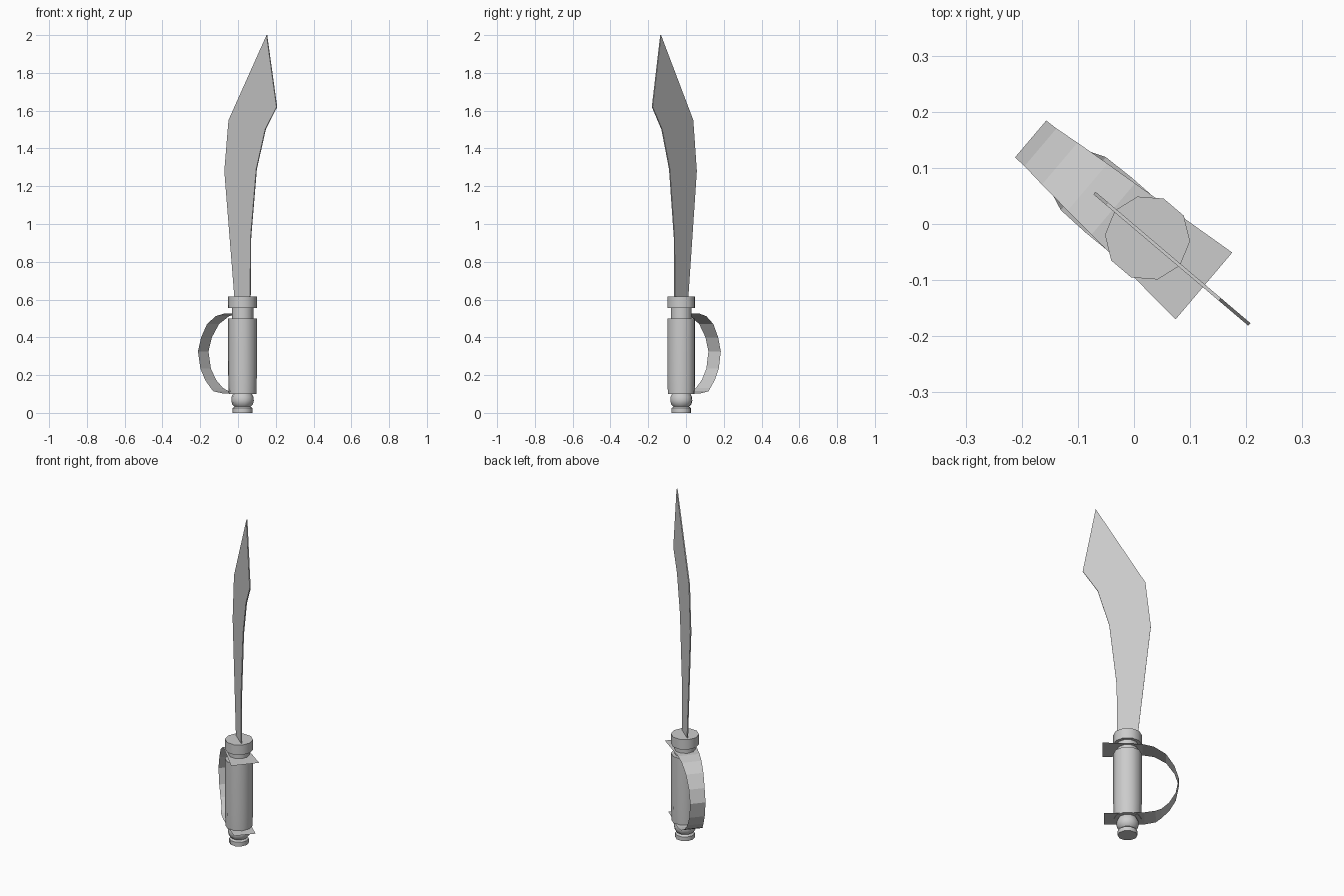
import bpy, bmesh, math
from mathutils import Matrix

if "Cube" in bpy.data.objects:
    bpy.data.objects.remove(bpy.data.objects["Cube"])

# Sword plane is turned about z; local x runs along the blade width
TURN = math.radians(-40.3)
PLACE = Matrix.Translation((0.024, -0.025, 0)) @ Matrix.Rotation(TURN, 4, 'Z')


def make(name, verts, faces):
    mesh = bpy.data.meshes.new(name)
    mesh.from_pydata(verts, [], faces)
    bm = bmesh.new()
    bm.from_mesh(mesh)
    bmesh.ops.recalc_face_normals(bm, faces=bm.faces)
    bm.to_mesh(mesh)
    bm.free()
    mesh.transform(PLACE)
    obj = bpy.data.objects.new(name, mesh)
    bpy.context.collection.objects.link(obj)
    return obj


def lathe(name, profile, sides=10):
    verts = [(r * math.cos(2 * math.pi * k / sides), r * math.sin(2 * math.pi * k / sides), z)
             for r, z in profile for k in range(sides)]
    faces = [(i * sides + k, i * sides + (k + 1) % sides,
              (i + 1) * sides + (k + 1) % sides, (i + 1) * sides + k)
             for i in range(len(profile) - 1) for k in range(sides)]
    faces += [list(range(sides)), list(range(len(verts) - sides, len(verts)))]
    obj = make(name, verts, faces)
    bpy.ops.object.select_all(action='DESELECT')
    obj.select_set(True)
    bpy.context.view_layer.objects.active = obj
    bpy.ops.object.shade_smooth_by_angle(angle=math.radians(40))
    return obj


# Turned handle parts, profiles are (radius, height)
lathe("pommel", [(0.053, 0), (0.053, 0.025), (0.042, 0.033), (0.055, 0.045),
                 (0.060, 0.065), (0.058, 0.085), (0.05, 0.102)])
lathe("grip", [(0.073, 0.1), (0.076, 0.2), (0.076, 0.5)])
lathe("neck", [(0.057, 0.5), (0.057, 0.557)])
lathe("collar", [(0.076, 0.556), (0.076, 0.615)])

# Blade outline (offset across, height), thin with two flat faces
outline = [(-0.051, 0.58), (-0.124, 1.28), (-0.095, 1.55), (0.169, 2.0), (0.238, 1.62),
           (0.159, 1.5), (0.097, 1.29), (0.058, 0.93), (0.054, 0.58)]
n, half = len(outline), 0.003
make("blade", [(u, s, z) for s in (-half, half) for u, z in outline],
     [list(range(n)), list(range(n, 2 * n))] +
     [(i, (i + 1) % n, n + (i + 1) % n, n + i) for i in range(n)])

# Hand guard strap: (offset, height, half width) from the upper to lower tab
strap = [(0.132, 0.525, 0.078), (-0.08, 0.525, 0.06), (-0.14, 0.512, 0.055),
         (-0.205, 0.47, 0.049), (-0.25, 0.40, 0.044), (-0.273, 0.325, 0.043),
         (-0.256, 0.235, 0.043), (-0.222, 0.175, 0.045), (-0.18, 0.133, 0.05),
         (-0.15, 0.115, 0.062), (-0.09, 0.104, 0.064), (0.125, 0.102, 0.06)]
make("hand_guard", [(u, s * w, z) for u, z, w in strap for s in (-1, 1)],
     [(2 * i, 2 * i + 1, 2 * i + 3, 2 * i + 2) for i in range(len(strap) - 1)])
